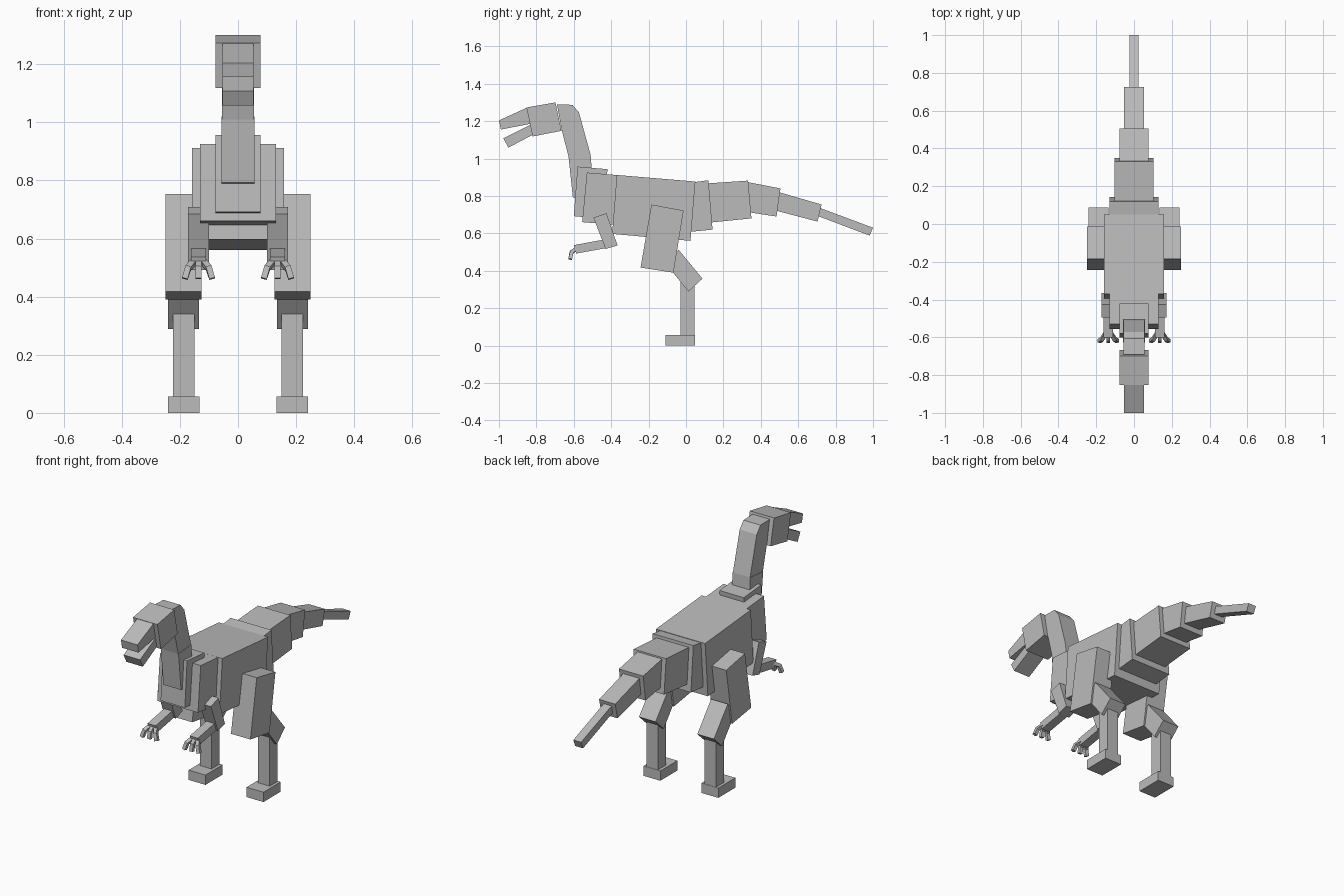
import bpy, bmesh
from mathutils import Vector

skin = bpy.data.materials.new("grey_skin")
skin.diffuse_color = (0.5, 0.5, 0.5, 1)


def finish(name, bm):
    bmesh.ops.recalc_face_normals(bm, faces=bm.faces)
    me = bpy.data.meshes.new(name)
    bm.to_mesh(me)
    bm.free()
    me.materials.append(skin)
    ob = bpy.data.objects.new(name, me)
    bpy.context.collection.objects.link(ob)
    return ob


def slab(name, x0, x1, profile):
    """Extrude a (y, z) side profile from x0 to x1."""
    bm = bmesh.new()
    face = bm.faces.new([bm.verts.new((x0, y, z)) for y, z in profile])
    ext = bmesh.ops.extrude_face_region(bm, geom=[face])
    moved = [g for g in ext["geom"] if isinstance(g, bmesh.types.BMVert)]
    bmesh.ops.translate(bm, verts=moved, vec=(x1 - x0, 0, 0))
    return finish(name, bm)


def centre(name, half, profile):
    return slab(name, -half, half, profile)


def pair(name, x0, x1, profile):
    slab(name + "_right", x0, x1, profile)
    slab(name + "_left", -x1, -x0, profile)


def finger(name, path, w):
    """Square bar swept along a bent path."""
    bm = bmesh.new()
    rings = []
    for i, p in enumerate(path):
        t = (path[min(i + 1, len(path) - 1)] - path[max(i - 1, 0)]).normalized()
        side = Vector((0, t.z, -t.y)).normalized() * w
        across = t.cross(side).normalized() * w
        rings.append([bm.verts.new(p + a * side + b * across)
                      for a, b in ((-1, -1), (1, -1), (1, 1), (-1, 1))])
    for r, s in zip(rings, rings[1:]):
        for k in range(4):
            bm.faces.new((r[k], r[(k + 1) % 4], s[(k + 1) % 4], s[k]))
    bm.faces.new(rings[0])
    bm.faces.new(rings[-1])
    finish(name, bm)


# Trunk
centre("body", 0.158, [(-0.37, 0.912), (0.05, 0.877), (0.024, 0.56), (-0.395, 0.597)])
centre("chest", 0.131, [(-0.53, 0.925), (-0.35, 0.91), (-0.375, 0.645), (-0.555, 0.66)])
centre("neck_base", 0.078, [(-0.58, 0.957), (-0.42, 0.943), (-0.44, 0.678), (-0.60, 0.692)])

# Neck and head
centre("lower_neck", 0.057, [(-0.628, 1.01), (-0.51, 1.02), (-0.49, 0.77), (-0.605, 0.792)])
centre("upper_neck", 0.055, [(-0.69, 1.29), (-0.607, 1.287), (-0.572, 1.246),
                             (-0.51, 1.02), (-0.628, 1.01), (-0.665, 1.155)])
centre("head", 0.078, [(-0.853, 1.273), (-0.698, 1.30), (-0.666, 1.148), (-0.82, 1.118)])
centre("upper_jaw", 0.053, [(-1.0, 1.204), (-0.85, 1.272), (-0.80, 1.19),
                            (-0.835, 1.185), (-0.99, 1.155)])
centre("lower_jaw", 0.053, [(-0.976, 1.108), (-0.80, 1.197), (-0.78, 1.148), (-0.95, 1.058)])

# Tail, tapering backwards
tail = [
    (0.131, [(0.03, 0.872), (0.12, 0.884), (0.142, 0.62), (0.03, 0.609)]),
    (0.104, [(0.10, 0.866), (0.332, 0.882), (0.35, 0.68), (0.11, 0.656)]),
    (0.078, [(0.32, 0.876), (0.505, 0.84), (0.484, 0.69), (0.30, 0.718)]),
    (0.052, [(0.48, 0.825), (0.725, 0.754), (0.703, 0.663), (0.46, 0.727)]),
    (0.025, [(0.70, 0.742), (1.0, 0.63), (0.982, 0.588), (0.685, 0.70)]),
]
for i, (half, prof) in enumerate(tail):
    centre(f"tail_{i + 1}", half, prof)

# Legs
pair("thigh", 0.125, 0.25, [(-0.185, 0.754), (-0.013, 0.722), (-0.067, 0.39), (-0.243, 0.417)])
pair("shin", 0.134, 0.241, [(-0.04, 0.513), (0.088, 0.358), (0.013, 0.289), (-0.113, 0.444)])
pair("lower_leg", 0.15, 0.224, [(-0.029, 0.34), (0.045, 0.33), (0.045, 0.04), (-0.029, 0.04)])
pair("foot", 0.132, 0.241, [(-0.11, 0.057), (0.047, 0.057), (0.047, 0), (-0.11, 0)])

# Arms
pair("upper_arm", 0.10, 0.172, [(-0.495, 0.684), (-0.425, 0.708), (-0.366, 0.535), (-0.43, 0.517)])
pair("forearm", 0.11, 0.162, [(-0.60, 0.537), (-0.41, 0.572), (-0.40, 0.526), (-0.587, 0.492)])

# Three splayed, bent fingers on each hand
for s, label in ((1, "right"), (-1, "left")):
    for k in (-1, 0, 1):
        pts = [Vector((s * (0.136 + k * dx), y, z)) for dx, y, z in
               ((0.016, -0.582, 0.520), (0.035, -0.612, 0.500), (0.047, -0.619, 0.462))]
        finger(f"finger_{label}_{k + 2}", pts, 0.010)
